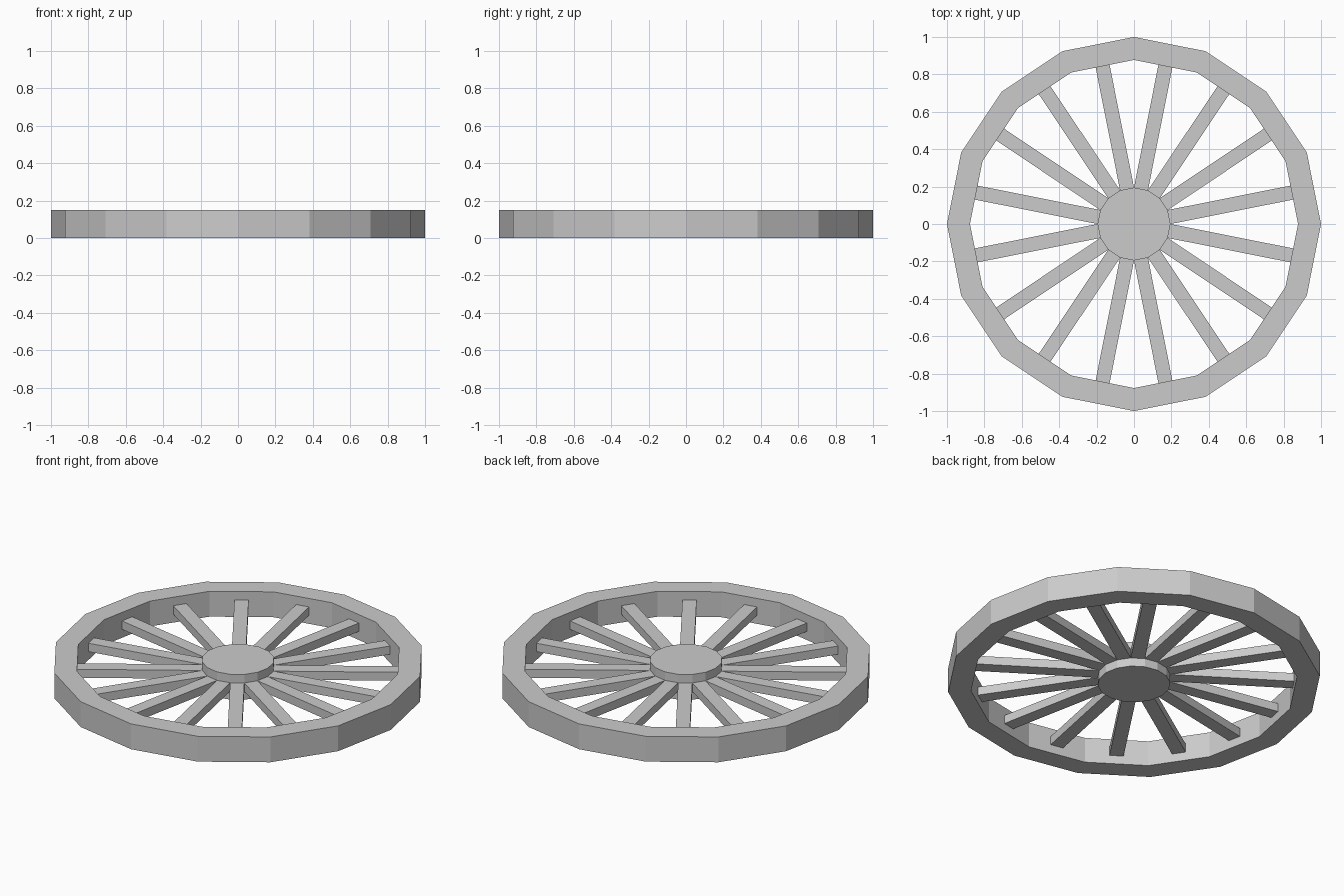
import bpy, bmesh, math
from mathutils import Matrix

if "Cube" in bpy.data.objects:
    bpy.data.objects.remove(bpy.data.objects["Cube"])

N = 16              # sides of rim and hub, and number of spokes
R_OUT, R_IN, R_HUB, H = 1.0, 0.877, 0.195, 0.15


def finish(name, bm):
    bmesh.ops.recalc_face_normals(bm, faces=bm.faces)
    me = bpy.data.meshes.new(name)
    bm.to_mesh(me)
    bm.free()
    ob = bpy.data.objects.new(name, me)
    bpy.context.collection.objects.link(ob)
    return ob


def ring(bm, r, z):
    return [bm.verts.new((r * math.cos(i * math.tau / N),
                          r * math.sin(i * math.tau / N), z)) for i in range(N)]


# Rim: square profile swept around 16 sides
bm = bmesh.new()
loops = [ring(bm, r, z) for r, z in ((R_OUT, 0), (R_OUT, H), (R_IN, H), (R_IN, 0))]
for k in range(4):
    a, b = loops[k], loops[(k + 1) % 4]
    for i in range(N):
        j = (i + 1) % N
        bm.faces.new((a[i], a[j], b[j], b[i]))
finish("rim", bm)

# Hub: full-height 16-sided drum
bm = bmesh.new()
low, high = ring(bm, R_HUB, 0), ring(bm, R_HUB, H)
bm.faces.new(low)
bm.faces.new(high)
for i in range(N):
    j = (i + 1) % N
    bm.faces.new((low[i], low[j], high[j], high[i]))
finish("hub", bm)

# Spokes: middle third of each hub side, running straight to the rim's inner wall
half = math.pi / N
start, end = R_HUB * math.cos(half), R_IN * math.cos(half)
width = 2 * R_HUB * math.sin(half)
bm = bmesh.new()
for i in range(N):
    m = (Matrix.Rotation((2 * i + 1) * half, 4, 'Z')
         @ Matrix.Translation(((start + end) / 2, 0, H / 2))
         @ Matrix.Diagonal((end - start, width, H / 3, 1)))
    bmesh.ops.create_cube(bm, size=1, matrix=m)
finish("spokes", bm)
